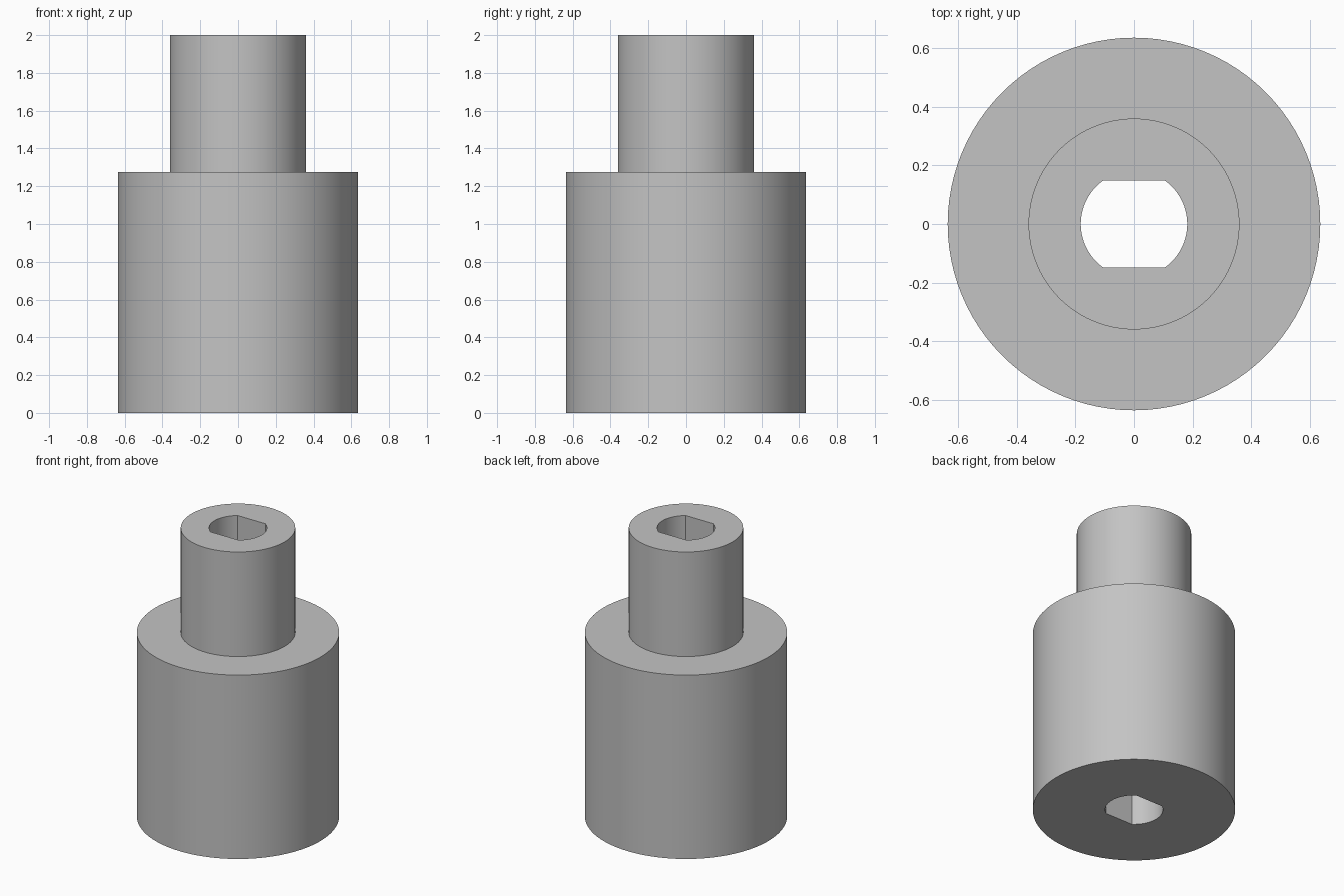
import bpy, bmesh, math

cube = bpy.data.objects.get("Cube")
if cube:
    bpy.data.objects.remove(cube, do_unlink=True)

BODY_R, NECK_R, BORE_R, FLAT = 0.636, 0.36, 0.182, 0.148
SHOULDER_Z, TOP_Z = 1.275, 2.0
ARC_STEPS, FLAT_STEPS = 28, 20          # steps per half turn of the bore outline
HALF = ARC_STEPS + FLAT_STEPS

# Material
steel = bpy.data.materials.new("plain_grey")
grey = (0.55, 0.55, 0.55, 1)
steel.diffuse_color = grey
steel.use_nodes = True
steel.node_tree.nodes["Principled BSDF"].inputs["Base Color"].default_value = grey


def circle(radius):
    """Round outline, started so that it lines up with the bore outline."""
    step = math.pi / HALF
    start = -ARC_STEPS / 2 * step
    return [(radius * math.cos(start + i * step), radius * math.sin(start + i * step))
            for i in range(2 * HALF)]


def double_d():
    """Round outline with two opposite flats."""
    corner = math.asin(FLAT / BORE_R)
    corner_x = BORE_R * math.cos(corner)
    half = []
    for i in range(ARC_STEPS):
        a = -corner + 2 * corner * i / ARC_STEPS
        half.append((BORE_R * math.cos(a), BORE_R * math.sin(a)))
    for i in range(FLAT_STEPS):
        half.append((corner_x * (1 - 2 * i / FLAT_STEPS), FLAT))
    return half + [(-x, -y) for x, y in half]


# Stepped bushing: outlines joined in a closed loop, from the outside into the bore
sections = [(circle(BODY_R), 0), (circle(BODY_R), SHOULDER_Z),
            (circle(NECK_R), SHOULDER_Z), (circle(NECK_R), TOP_Z),
            (double_d(), TOP_Z), (double_d(), 0)]
bm = bmesh.new()
rings = [[bm.verts.new((x, y, z)) for x, y in outline] for outline, z in sections]
for k, low in enumerate(rings):
    high = rings[(k + 1) % len(rings)]
    for i in range(2 * HALF):
        j = (i + 1) % (2 * HALF)
        bm.faces.new((low[i], low[j], high[j], high[i]))
bmesh.ops.recalc_face_normals(bm, faces=bm.faces)
mesh = bpy.data.meshes.new("stepped_bushing")
bm.to_mesh(mesh)
bm.free()
mesh.materials.append(steel)
bushing = bpy.data.objects.new("stepped_bushing", mesh)
bpy.context.collection.objects.link(bushing)

# Smooth walls, sharp rims
bpy.ops.object.select_all(action='DESELECT')
bushing.select_set(True)
bpy.context.view_layer.objects.active = bushing
bpy.ops.object.shade_smooth_by_angle(angle=math.radians(30))
